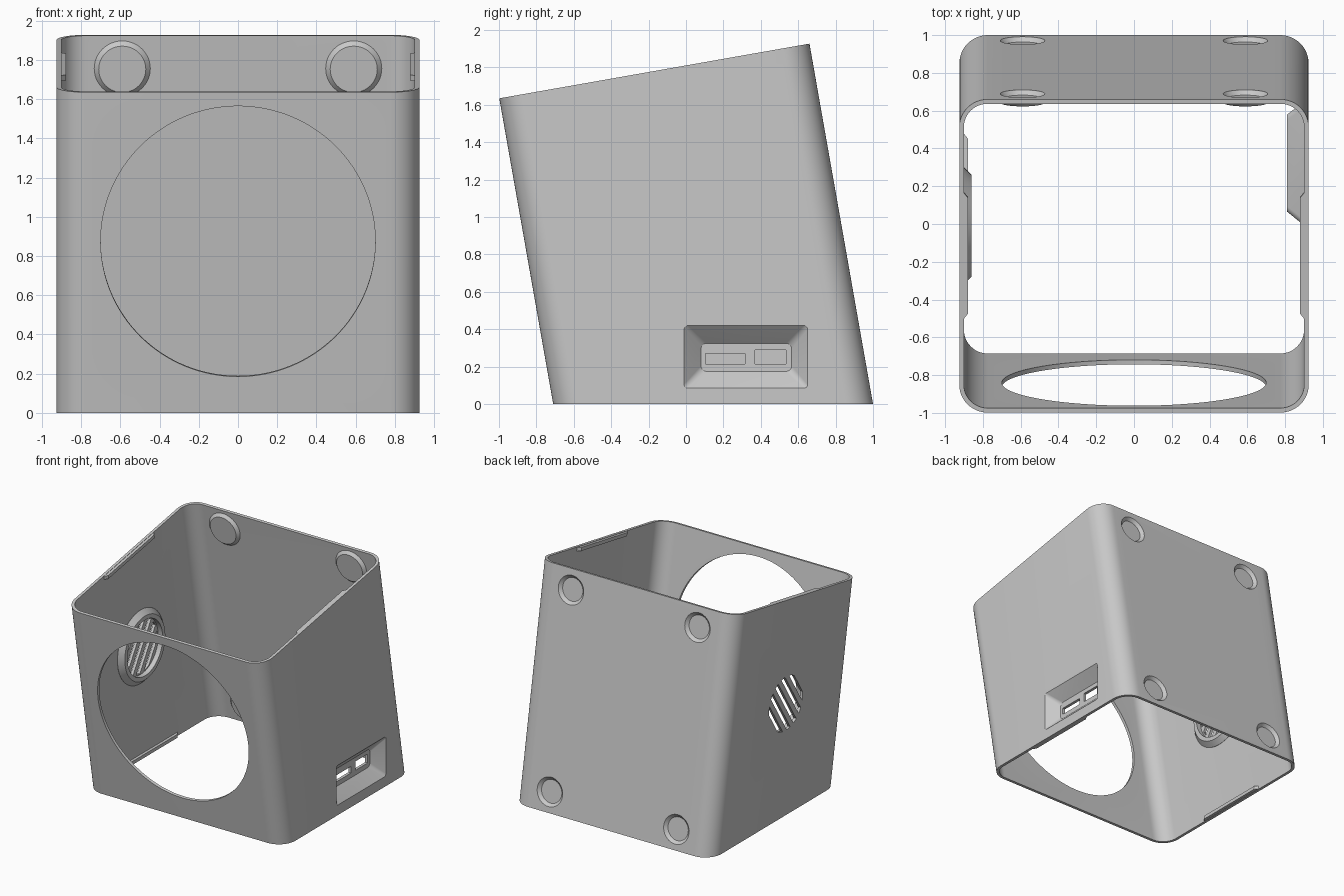
import bpy, bmesh, math

if "Cube" in bpy.data.objects:
    bpy.data.objects.remove(bpy.data.objects["Cube"])

TILT = math.radians(10)
C, S = math.cos(TILT), math.sin(TILT)
HALF_W, DEPTH, TOP, RAD, WALL = 0.925, 1.684, 1.66, 0.15, 0.024

grey = bpy.data.materials.new("light grey plastic")
grey.diffuse_color = (0.58, 0.58, 0.58, 1)
grey.use_nodes = True
grey.node_tree.nodes["Principled BSDF"].inputs["Base Color"].default_value = grey.diffuse_color


def tilted(x, u, v):
    """Case frame (x, depth, height along the leaning wall) to world."""
    return (x, -0.71 + u * C - v * S, u * S + v * C)


def round_rect(a0, a1, b0, b1, r, n=6):
    pts = []
    for k, (ca, cb) in enumerate([(a1 - r, b1 - r), (a0 + r, b1 - r),
                                  (a0 + r, b0 + r), (a1 - r, b0 + r)]):
        for i in range(n + 1):
            t = (k + i / n) * math.pi / 2
            pts.append((ca + r * math.cos(t), cb + r * math.sin(t)))
    return pts


def circle(ca, cb, r, n=48):
    return [(ca + r * math.cos(2 * math.pi * i / n),
             cb + r * math.sin(2 * math.pi * i / n)) for i in range(n)]


def loft(name, loops, ring=False):
    """Skin a row of loops; cap the ends, or join last to first for a ring."""
    bm = bmesh.new()
    rows = [[bm.verts.new(p) for p in lp] for lp in loops]
    pairs = list(zip(rows, rows[1:])) + ([(rows[-1], rows[0])] if ring else [])
    for a, b in pairs:
        for i in range(len(a)):
            j = (i + 1) % len(a)
            bm.faces.new((a[i], a[j], b[j], b[i]))
    if not ring:
        bm.faces.new(rows[0])
        bm.faces.new(rows[-1])
    bmesh.ops.recalc_face_normals(bm, faces=bm.faces)
    me = bpy.data.meshes.new(name)
    bm.to_mesh(me)
    bm.free()
    me.materials.append(grey)
    ob = bpy.data.objects.new(name, me)
    bpy.context.collection.objects.link(ob)
    return ob


def activate(ob):
    bpy.ops.object.select_all(action='DESELECT')
    ob.select_set(True)
    bpy.context.view_layer.objects.active = ob


def combine(body, tool, operation):
    activate(body)
    mod = body.modifiers.new("combine", 'BOOLEAN')
    mod.operation, mod.solver, mod.object = operation, 'EXACT', tool
    bpy.ops.object.modifier_apply(modifier=mod.name)
    bpy.data.objects.remove(tool, do_unlink=True)


def on_side(x, pts):
    return [(x, y, z) for y, z in pts]


# Leaning tube with a square top and a level bottom
outer = round_rect(-HALF_W, HALF_W, 0, DEPTH, RAD, 12)
inner = round_rect(-HALF_W + WALL, HALF_W - WALL, WALL, DEPTH - WALL, RAD - WALL, 12)


def bottom(pts):
    return [tilted(x, u, -u * S / C) for x, u in pts]


def top(pts):
    return [tilted(x, u, TOP) for x, u in pts]


case = loft("case", [bottom(outer), top(outer), top(inner), bottom(inner)], ring=True)

# Large round opening in the front wall
opening = circle(0, 0.888, 0.70, 128)
combine(case, loft("opening_cutter", [[tilted(x, u, v) for x, v in opening]
                                      for u in (-0.1, 0.1)]), 'DIFFERENCE')

# Dished foot recesses in the back wall, with matching bosses inside
for x in (-0.59, 0.59):
    for v in (-0.13, 1.49):
        def cone(name, sections):
            return loft(name, [[tilted(a, u, b) for a, b in circle(x, v, r)]
                               for u, r in sections])
        combine(case, cone("boss", [(1.672, 0.143), (1.66, 0.143), (1.637, 0.12)]), 'UNION')
        combine(case, cone("recess", [(1.70, 0.134), (1.66, 0.094)]), 'DIFFERENCE')

# Port housing on the right wall: sloped pocket, then two sockets
combine(case, loft("port_housing", [
    on_side(0.912, round_rect(-0.017, 0.657, 0.073, 0.432, 0.03)),
    on_side(0.811, round_rect(0.065, 0.58, 0.16, 0.34, 0.03))]), 'UNION')
combine(case, loft("port_pocket", [
    on_side(0.945, round_rect(-0.03, 0.67, 0.065, 0.441, 0.02)),
    on_side(0.925, round_rect(-0.01, 0.65, 0.085, 0.42, 0.02)),
    on_side(0.835, round_rect(0.08, 0.565, 0.175, 0.325, 0.03))]), 'DIFFERENCE')
for y0, y1, z0, z1 in ((0.105, 0.315, 0.215, 0.27), (0.37, 0.535, 0.215, 0.29)):
    box = [(y0, z0), (y1, z0), (y1, z1), (y0, z1)]
    combine(case, loft("socket", [on_side(0.86, box), on_side(0.78, box)]), 'DIFFERENCE')

# Slanted grille slots in the left wall, trimmed to a circle
GY, GZ, GR, ANG = -0.01, 0.94, 0.225, math.radians(58)
for i in range(-2, 3):
    pts = []
    for side, steps in ((1, (-1, 0, 1)), (-1, (1, 0, -1))):
        for k in steps:
            d = i * 0.088 + 0.022 * k
            h = side * math.sqrt(GR * GR - d * d)
            pts.append((GY + h * math.cos(ANG) + d * math.sin(ANG),
                        GZ + h * math.sin(ANG) - d * math.cos(ANG)))
    combine(case, loft("slot", [on_side(-0.96, pts), on_side(-0.87, pts)]), 'DIFFERENCE')

# Raised collar around the grille inside
collar = loft("grille_collar", [on_side(x, circle(GY, GZ, r)) for x, r in (
    (-0.91, 0.31), (-0.90, 0.31), (-0.86, 0.27), (-0.86, 0.235), (-0.91, 0.235))], ring=True)

# Clip ridges along the top and bottom of both side walls
parts = [case, collar]
for label, s in (("left", -1), ("right", 1)):
    sections = ((0.91, 0.34), (0.902, 0.34), (0.878, 0.31))
    parts.append(loft(label + "_top_ridge", [
        [tilted(s * x, 0.842 + a * h, v) for a, v in
         ((-1, 1.628), (1, 1.628), (1, 1.657), (-1, 1.657))] for x, h in sections]))
    parts.append(loft(label + "_bottom_ridge", [
        [(s * x, 0.14 + a * h, z) for a, z in
         ((-1, 0.003), (1, 0.003), (1, 0.032), (-1, 0.032))] for x, h in sections]))

for ob in parts:
    activate(ob)
    bpy.ops.object.shade_smooth_by_angle(angle=math.radians(25))
